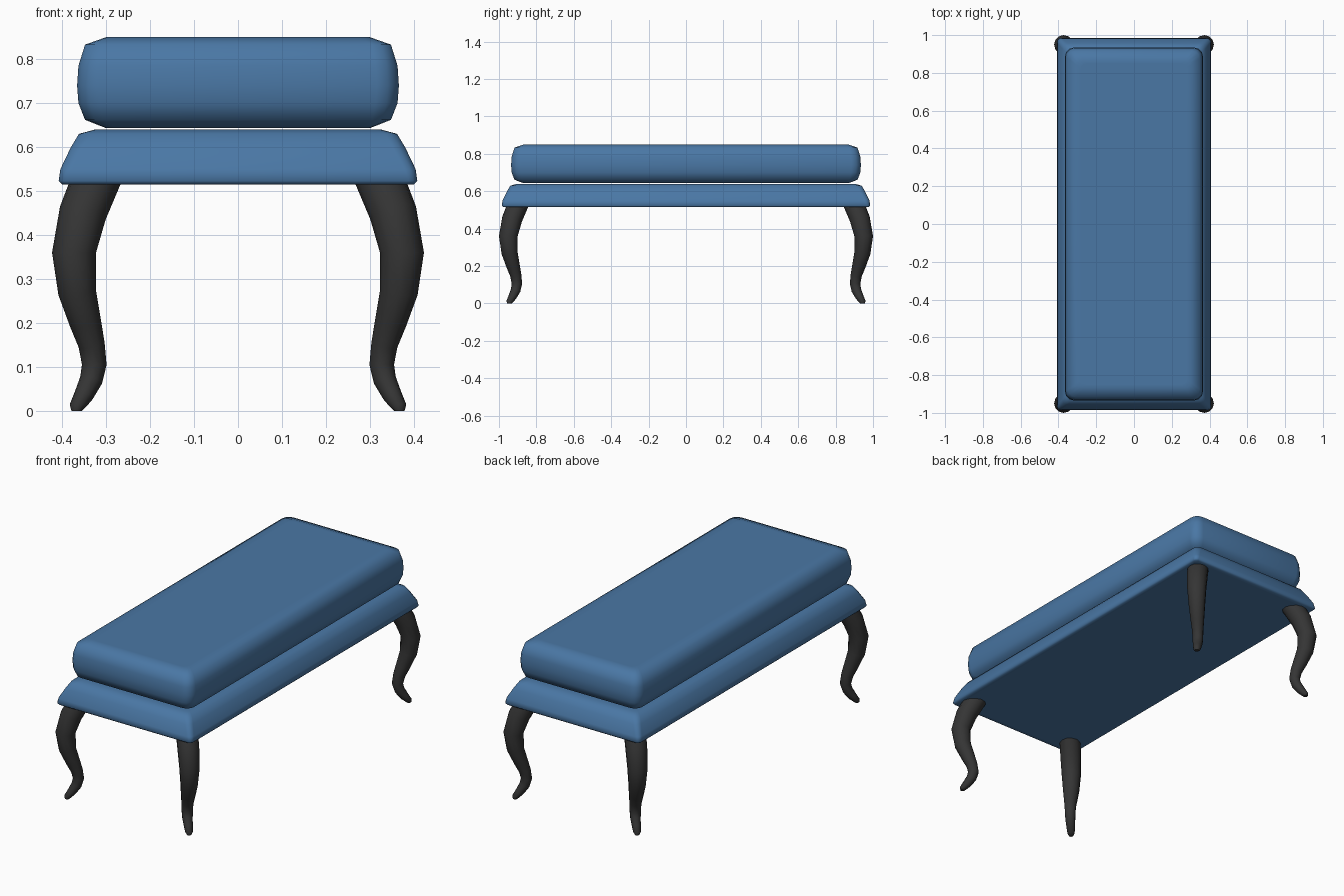
import bpy, bmesh, math
from mathutils import Vector

if "Cube" in bpy.data.objects:
    bpy.data.objects.remove(bpy.data.objects["Cube"])


def material(name, rgb):
    m = bpy.data.materials.new(name)
    m.diffuse_color = (*rgb, 1)
    m.use_nodes = True
    m.node_tree.nodes["Principled BSDF"].inputs["Base Color"].default_value = m.diffuse_color
    return m


blue = material("blue fabric", (0.068, 0.185, 0.375))
black = material("black wood", (0.035, 0.035, 0.035))


def loft(name, rings, mat, angle):
    """Skin a list of equal-length point rings and cap both ends."""
    bm = bmesh.new()
    loops = [[bm.verts.new(p) for p in ring] for ring in rings]
    n = len(loops[0])
    for a, b in zip(loops, loops[1:]):
        for i in range(n):
            j = (i + 1) % n
            bm.faces.new((a[i], a[j], b[j], b[i]))
    bm.faces.new(loops[0])
    bm.faces.new(loops[-1])
    bmesh.ops.recalc_face_normals(bm, faces=bm.faces)
    me = bpy.data.meshes.new(name)
    bm.to_mesh(me)
    bm.free()
    me.materials.append(mat)
    ob = bpy.data.objects.new(name, me)
    bpy.context.collection.objects.link(ob)
    bpy.ops.object.select_all(action='DESELECT')
    ob.select_set(True)
    bpy.context.view_layer.objects.active = ob
    bpy.ops.object.shade_smooth_by_angle(angle=math.radians(angle))
    return ob


def rounded_rect(hx, hy, r, z, seg=3):
    pts = []
    for k, (sx, sy) in enumerate(((1, 1), (-1, 1), (-1, -1), (1, -1))):
        for i in range(seg + 1):
            a = math.pi / 2 * (k + i / seg)
            pts.append((sx * (hx - r) + r * math.cos(a),
                        sy * (hy - r) + r * math.sin(a), z))
    return pts


# Cushion: half width, corner radius, height (length is 0.569 longer per side)
cushion = [(0.28, 0.03, 0.643), (0.30, 0.03, 0.643), (0.348, 0.042, 0.662),
           (0.363, 0.05, 0.70), (0.366, 0.05, 0.74), (0.363, 0.05, 0.785),
           (0.348, 0.042, 0.833), (0.30, 0.03, 0.85), (0.28, 0.03, 0.85)]
loft("cushion", [rounded_rect(w, w + 0.569, r, z) for w, r, z in cushion], blue, 60)

# Padded base with flared lower edge
base = [(0.38, 0.015, 0.515), (0.40, 0.015, 0.515), (0.408, 0.02, 0.523),
        (0.404, 0.025, 0.55), (0.380, 0.028, 0.60), (0.362, 0.028, 0.63),
        (0.325, 0.02, 0.64), (0.30, 0.02, 0.64)]
loft("padded_base", [rounded_rect(w, w + 0.577, r, z) for w, r, z in base], blue, 60)

# Cabriole legs: centre x, height, radius; curved outwards along the diagonal
PATH = [(0.308, 0.56, 0.055), (0.327, 0.515, 0.055), (0.353, 0.45, 0.054),
        (0.373, 0.36, 0.050), (0.366, 0.27, 0.043), (0.347, 0.20, 0.036),
        (0.333, 0.15, 0.030), (0.327, 0.105, 0.028), (0.334, 0.07, 0.026),
        (0.351, 0.035, 0.022), (0.364, 0.012, 0.019), (0.367, 0.0, 0.012)]


def leg(name, sx, sy, sides=12):
    out = Vector((sx, sy, 0)).normalized()
    side = Vector((-sy, sx, 0)).normalized()
    centres = [Vector((sx * x, sy * (x + 0.577), z)) for x, z, r in PATH]
    rings = []
    for i, c in enumerate(centres):
        # rings follow the curve; widest point and foot stay level
        if i in (3, len(PATH) - 1):
            u = out
        else:
            t = centres[i + 1] - centres[max(i - 1, 0)]
            u = side.cross(t).normalized()
            u = u if u.dot(out) > 0 else -u
            if i == len(PATH) - 2:
                u = (u + 2 * out).normalized()
        r = PATH[i][2]
        rings.append([c + r * (math.cos(a) * u + math.sin(a) * side)
                      for a in (math.pi / 12 + math.tau * k / sides
                                for k in range(sides))])
    loft(name, rings, black, 60)


for sx, xn in ((-1, "left"), (1, "right")):
    for sy, yn in ((-1, "front"), (1, "back")):
        leg(f"{yn}_{xn}_leg", sx, sy)
